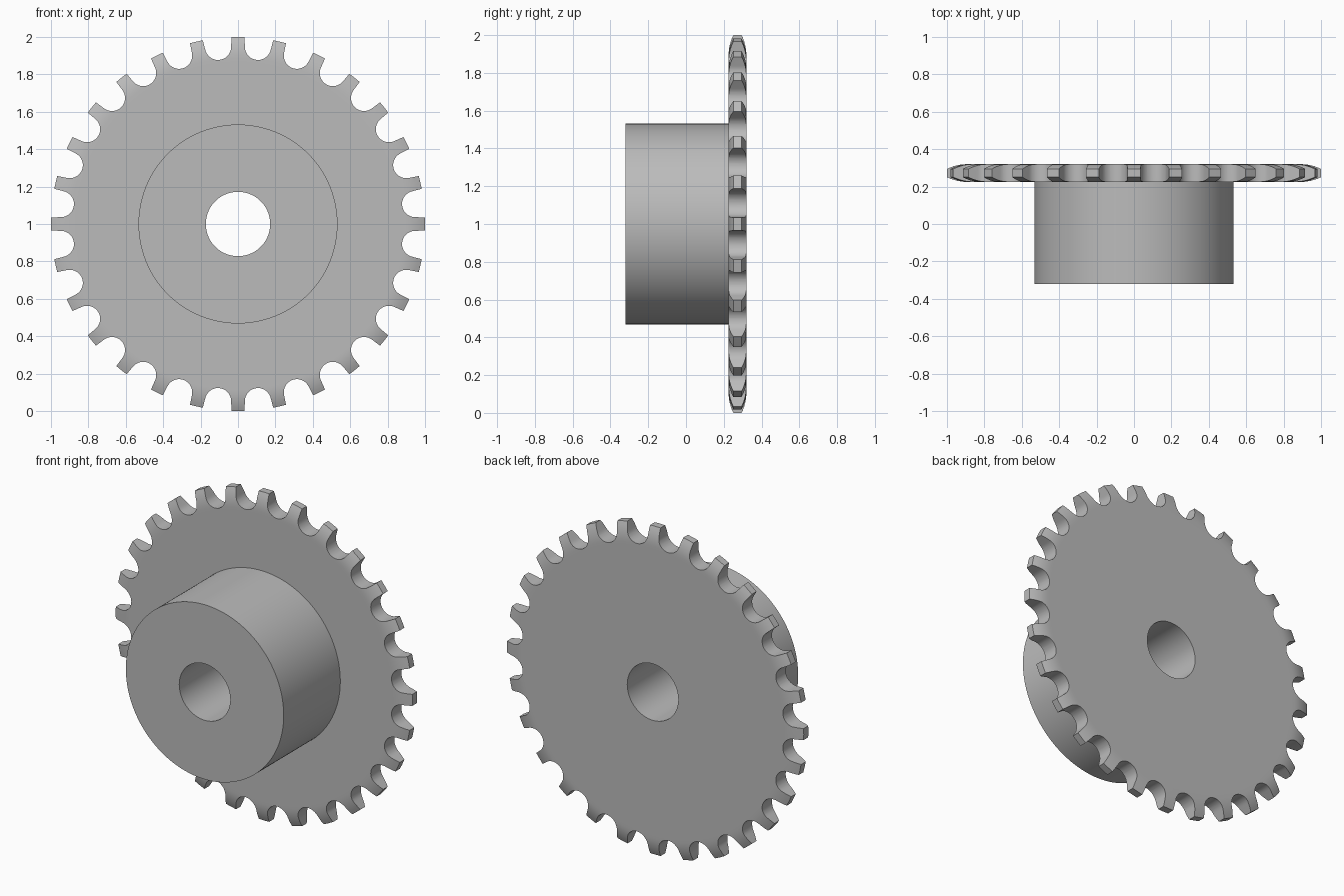
import bpy, bmesh, math

TEETH = 28
SEGMENTS = 168
AXIS_Z = 1.0
BORE, HUB_R, TIP_R = 0.172, 0.532, 1.0
HUB_FRONT, PLATE_FRONT, PLATE_BACK = -0.32, 0.225, 0.32

if "Cube" in bpy.data.objects:
    bpy.data.objects.remove(bpy.data.objects["Cube"], do_unlink=True)

steel = bpy.data.materials.new("steel grey")
steel.use_nodes = True
color = (0.5, 0.5, 0.5, 1.0)
steel.diffuse_color = color
steel.node_tree.nodes["Principled BSDF"].inputs["Base Color"].default_value = color


def make_object(name, bm):
    bmesh.ops.recalc_face_normals(bm, faces=bm.faces)
    mesh = bpy.data.meshes.new(name)
    bm.to_mesh(mesh)
    bm.free()
    mesh.materials.append(steel)
    obj = bpy.data.objects.new(name, mesh)
    bpy.context.collection.objects.link(obj)
    return obj


def lathe(name, profile, closed):
    """Spin (radius, y) points around the bore axis."""
    bm = bmesh.new()
    rings = []
    for i in range(SEGMENTS):
        a = math.tau * i / SEGMENTS
        rings.append([bm.verts.new((r * math.cos(a), y, AXIS_Z + r * math.sin(a)))
                      for r, y in profile])
    count = len(profile)
    for i, ring in enumerate(rings):
        nxt = rings[(i + 1) % SEGMENTS]
        for j in range(count if closed else count - 1):
            k = (j + 1) % count
            bm.faces.new((ring[j], ring[k], nxt[k], nxt[j]))
    return make_object(name, bm)


def smooth(obj):
    bpy.ops.object.select_all(action='DESELECT')
    obj.select_set(True)
    bpy.context.view_layer.objects.active = obj
    bpy.ops.object.shade_smooth_by_angle(angle=math.radians(30))


# Hub: a thick tube, open where it meets the plate
hub = lathe("hub", [(BORE, PLATE_FRONT), (BORE, HUB_FRONT),
                    (HUB_R, HUB_FRONT), (HUB_R, PLATE_FRONT)], closed=False)

# Plate blank: flat disc whose rim curves in on both sides
mid = (PLATE_FRONT + PLATE_BACK) / 2
half = (PLATE_BACK - PLATE_FRONT) / 2
curve_start, curve_radius, steps = 0.89, 0.25, 6
rim = [(BORE, half), (0.87, half)]
for i in range(steps + 1):
    run = (TIP_R - curve_start) * i / steps
    drop = curve_radius - math.sqrt(curve_radius ** 2 - run ** 2)
    rim.append((curve_start + run, half - drop))
profile = [(r, mid - h) for r, h in rim] + [(r, mid + h) for r, h in reversed(rim)]
plate = lathe("toothed_plate", profile, closed=True)

# Gap outline: round roller seat with straight flanks running out past the tips
pitch_r, seat_r, tip_half = 0.953, 0.07, 0.035
step = math.pi / TEETH
tip_u = math.cos(step) + tip_half * math.sin(step)
tip_v = math.sin(step) - tip_half * math.cos(step)
arc_steps = 20
outline = []
for i in range(arc_steps + 1):
    a = math.pi / 2 + step + (math.pi - 2 * step) * i / arc_steps
    outline.append((pitch_r + seat_r * math.cos(a), seat_r * math.sin(a)))
u, v = outline[0]
far = (u + 2 * (tip_u - u), v + 2 * (tip_v - v))
outline = [far] + outline + [(far[0], -far[1])]

# Cutter: one prism per tooth gap
bm = bmesh.new()
for t in range(TEETH):
    a = step * (2 * t + 1)
    c, s = math.cos(a), math.sin(a)
    front, back = [[bm.verts.new((u * c - v * s, y, AXIS_Z + u * s + v * c))
                    for u, v in outline] for y in (mid - 0.1, mid + 0.1)]
    bm.faces.new(front)
    bm.faces.new(back[::-1])
    for j in range(len(outline)):
        k = (j + 1) % len(outline)
        bm.faces.new((front[j], back[j], back[k], front[k]))
cutter = make_object("gap_cutter", bm)
cutter.hide_render = True

# Cut the gaps, then drop the cutter
cut = plate.modifiers.new("tooth gaps", 'BOOLEAN')
cut.operation = 'DIFFERENCE'
cut.solver = 'EXACT'
cut.object = cutter
bpy.context.view_layer.objects.active = plate
bpy.ops.object.modifier_apply(modifier=cut.name)
bpy.data.objects.remove(cutter, do_unlink=True)

for part in (hub, plate):
    smooth(part)
